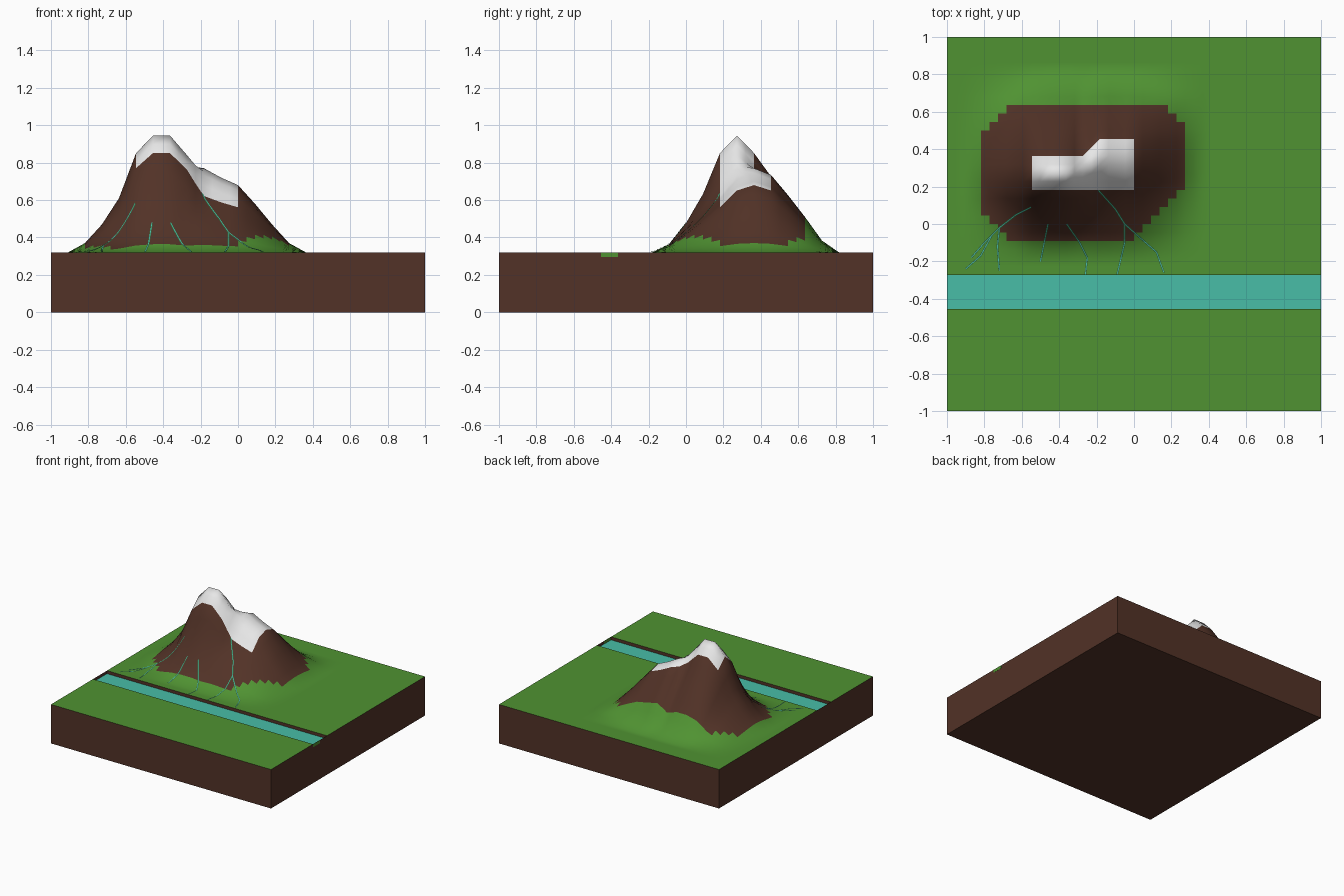
import bpy
import math

if "Cube" in bpy.data.objects:
    bpy.data.objects.remove(bpy.data.objects["Cube"], do_unlink=True)


def material(name, r, g, b):
    mat = bpy.data.materials.new(name)
    mat.use_nodes = True
    mat.diffuse_color = (r, g, b, 1)
    shader = mat.node_tree.nodes["Principled BSDF"]
    shader.inputs["Base Color"].default_value = (r, g, b, 1)
    shader.inputs["Roughness"].default_value = 0.9
    return mat


GRASS = material("grass green", 0.08, 0.29, 0.032)
EARTH = material("earth brown", 0.084, 0.032, 0.02)
SNOW = material("snow white", 0.8, 0.8, 0.8)
WATER = material("water teal", 0.065, 0.51, 0.39)
BANK = material("bank dark green", 0.03, 0.12, 0.04)


def build(name, verts, faces, mats, indices=None, smooth=False):
    mesh = bpy.data.meshes.new(name)
    mesh.from_pydata(verts, [], faces)
    for mat in mats:
        mesh.materials.append(mat)
    for i, poly in enumerate(mesh.polygons):
        poly.use_smooth = smooth
        if indices:
            poly.material_index = indices[i]
    obj = bpy.data.objects.new(name, mesh)
    bpy.context.collection.objects.link(obj)
    return obj


# Terrain height: a ridge profile along x times a cross profile along y
TOP = 0.32
CELL = 1 / 11
RIDGE = [0, .05, .15, .29, .53, .625, .625, .52, .45, .40, .36, .26, .15, .05, 0]
PEAK = [0, .07, .25, .50, .85, 1, .85, .65, .46, .26, .09, 0]
SHOULDER = [0, .09, .27, .46, .67, .92, 1, .92, .68, .42, .14, 0]


def sample(table, t):
    i = math.floor(t)
    if i < 0 or i >= len(table) - 1:
        return 0.0
    return table[i] + (table[i + 1] - table[i]) * (t - i)


def height(x, y):
    u, v = x / CELL + 10, y / CELL + 2
    w = min(1, max(0, x / CELL + 3))
    cross = sample(PEAK, v) * (1 - w) + sample(SHOULDER, v) * w
    return TOP + sample(RIDGE, u) * cross


# Surface zones
def is_snow(x, y):
    if not (-6 * CELL < x < 0 and 2 * CELL < y < 5 * CELL):
        return False
    return y < 4 * CELL or y - 4 * CELL < x + 3 * CELL


def is_rock(x, y):
    left, right = x + 9 * CELL, 3 * CELL - x
    front, back = y + CELL, 7 * CELL - y
    return (min(left, right, front, back) > 0 and left + back > 0.18
            and right + back > 0.12 and left + front > 0.15
            and right * 0.85 + front > 0.27)


# Land surface, split by the river channel
N = 44
STEP = 2 / N
Y0, Y1 = -5 * CELL, -3 * CELL
verts = [(-1 + i * STEP, -1 + j * STEP, height(-1 + i * STEP, -1 + j * STEP))
         for j in range(N + 1) for i in range(N + 1)]
faces, zones = [], []
for j in range(N):
    for i in range(N):
        cx, cy = -1 + (i + 0.5) * STEP, -1 + (j + 0.5) * STEP
        if Y0 < cy < Y1:
            continue
        a = j * (N + 1) + i
        b, c, d = a + 1, a + N + 2, a + N + 1
        for tri, s in (((a, b, c), 1), ((a, c, d), -1)):
            faces.append(tri)
            snow = is_snow(cx + s * STEP / 6, cy - s * STEP / 6)
            zones.append(2 if snow else 1 if is_rock(cx, cy) else 0)
build("land_surface", verts, faces, [GRASS, EARTH, SNOW], zones, smooth=True)

# Earth block, open on top under the land
corners = [(-1, -1), (1, -1), (1, 1), (-1, 1)]
block = [(x, y, z) for z in (0, TOP) for x, y in corners]
sides = [(k, (k + 1) % 4, (k + 1) % 4 + 4, k + 4) for k in range(4)]
build("earth_block", block, sides + [(3, 2, 1, 0)], [EARTH])

# River channel banks and water
BED = TOP - 0.025
for name, y, turn in (("front_bank", Y0, -1), ("back_bank", Y1, 1)):
    wall = [(-1, y, BED), (1, y, BED), (1, y, TOP), (-1, y, TOP)]
    build(name, wall, [(0, 1, 2, 3)[::turn]], [EARTH])
build("river_water", [(-1, Y0, BED), (1, Y0, BED), (1, Y1, BED), (-1, Y1, BED)],
      [(0, 1, 2, 3)], [WATER])

# Grass patch on the end of the channel
bpy.ops.mesh.primitive_cube_add(size=1, location=(1, Y0 + CELL / 2, TOP - 0.0125))
patch = bpy.context.object
patch.name = "channel_end_grass"
patch.scale = (0.002, CELL, 0.025)
patch.data.materials.append(GRASS)


# Thin streams draped over the slope
def stream(name, path, width, mat, lift):
    pts = []
    for (xa, ya), (xb, yb) in zip(path, path[1:]):
        count = max(2, int(math.dist((xa, ya), (xb, yb)) / 0.015))
        pts += [(xa + (xb - xa) * k / count, ya + (yb - ya) * k / count)
                for k in range(count)]
    pts.append(path[-1])
    vs = []
    for k, (x, y) in enumerate(pts):
        p, q = pts[max(k - 1, 0)], pts[min(k + 1, len(pts) - 1)]
        length = math.dist(p, q)
        nx, ny = (p[1] - q[1]) / length, (q[0] - p[0]) / length
        for s in (-0.5, 0.5):
            sx, sy = x + nx * s * width, y + ny * s * width
            vs.append((sx, sy, height(sx, sy) + lift))
    fs = [(2 * k, 2 * k + 2, 2 * k + 3, 2 * k + 1)[::-1]
          for k in range(len(pts) - 1)]
    build(name, vs, fs, [mat])


STREAMS = {
    "west_stream": [(-.55, .09), (-.63, .05), (-.72, -.02), (-.8, -.1), (-.87, -.18)],
    "west_branch": [(-.72, -.02), (-.73, -.12), (-.72, -.25)],
    "west_fork": [(-.76, -.06), (-.82, -.17), (-.9, -.24)],
    "middle_stream": [(-.46, 0), (-.48, -.1), (-.5, -.2)],
    "centre_stream": [(-.36, 0), (-.29, -.1), (-.25, -.18), (-.26, -.27)],
    "east_stream": [(-.19, .18), (-.1, .08), (-.05, 0), (-.05, -.1), (-.09, -.27)],
    "east_branch": [(-.05, 0), (.04, -.08), (.12, -.15), (.16, -.26)],
}
for label, path in STREAMS.items():
    stream(label + "_bank", path, 0.010, BANK, 0.003)
    stream(label + "_water", path, 0.004, WATER, 0.005)
